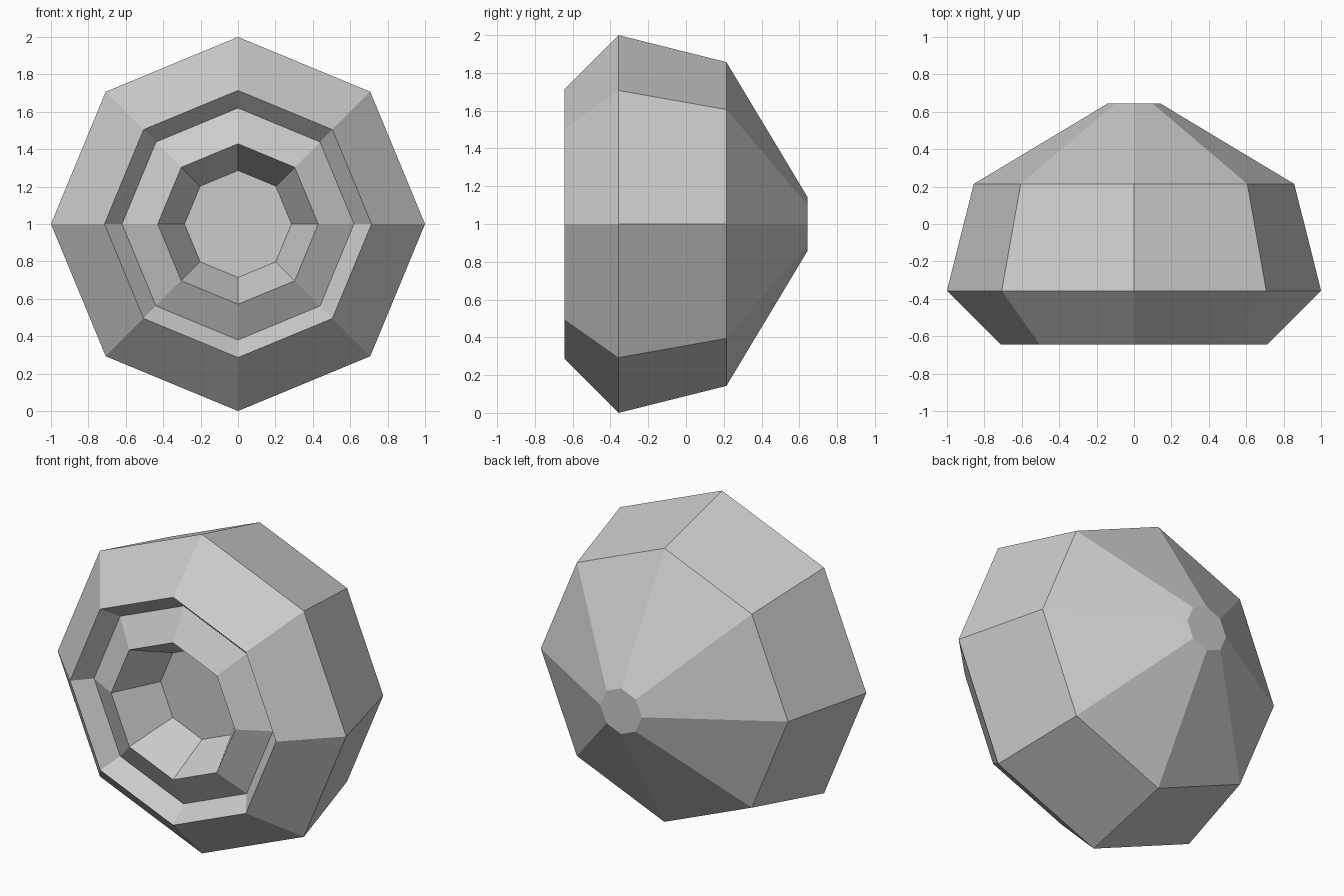
import bpy, bmesh, math

if "Cube" in bpy.data.objects:
    bpy.data.objects.remove(bpy.data.objects["Cube"])

SIDES = 8
# Profile as (radius, y), from the small back cap round to the recessed front disc
PROFILE = [(0.143, 0.643), (0.857, 0.214), (1.0, -0.357), (0.714, -0.643),
           (0.62, -0.54), (0.429, -0.643), (0.286, -0.357)]


def lathe(name, profile, sides, height):
    """Revolve a profile about the y axis at the given height, capping both ends."""
    bm = bmesh.new()
    rings = []
    for r, y in profile:
        ring = []
        for i in range(sides):
            a = 2 * math.pi * i / sides
            ring.append(bm.verts.new((r * math.sin(a), y, height + r * math.cos(a))))
        rings.append(ring)
    for a, b in zip(rings, rings[1:]):
        for i in range(sides):
            j = (i + 1) % sides
            bm.faces.new((a[i], a[j], b[j], b[i]))
    bm.faces.new(rings[0])
    bm.faces.new(rings[-1])
    bmesh.ops.recalc_face_normals(bm, faces=bm.faces)
    mesh = bpy.data.meshes.new(name)
    bm.to_mesh(mesh)
    bm.free()
    obj = bpy.data.objects.new(name, mesh)
    bpy.context.collection.objects.link(obj)
    return obj


# Faceted lamp housing with stepped front recess
lathe("lamp_housing", PROFILE, SIDES, 1.0)
